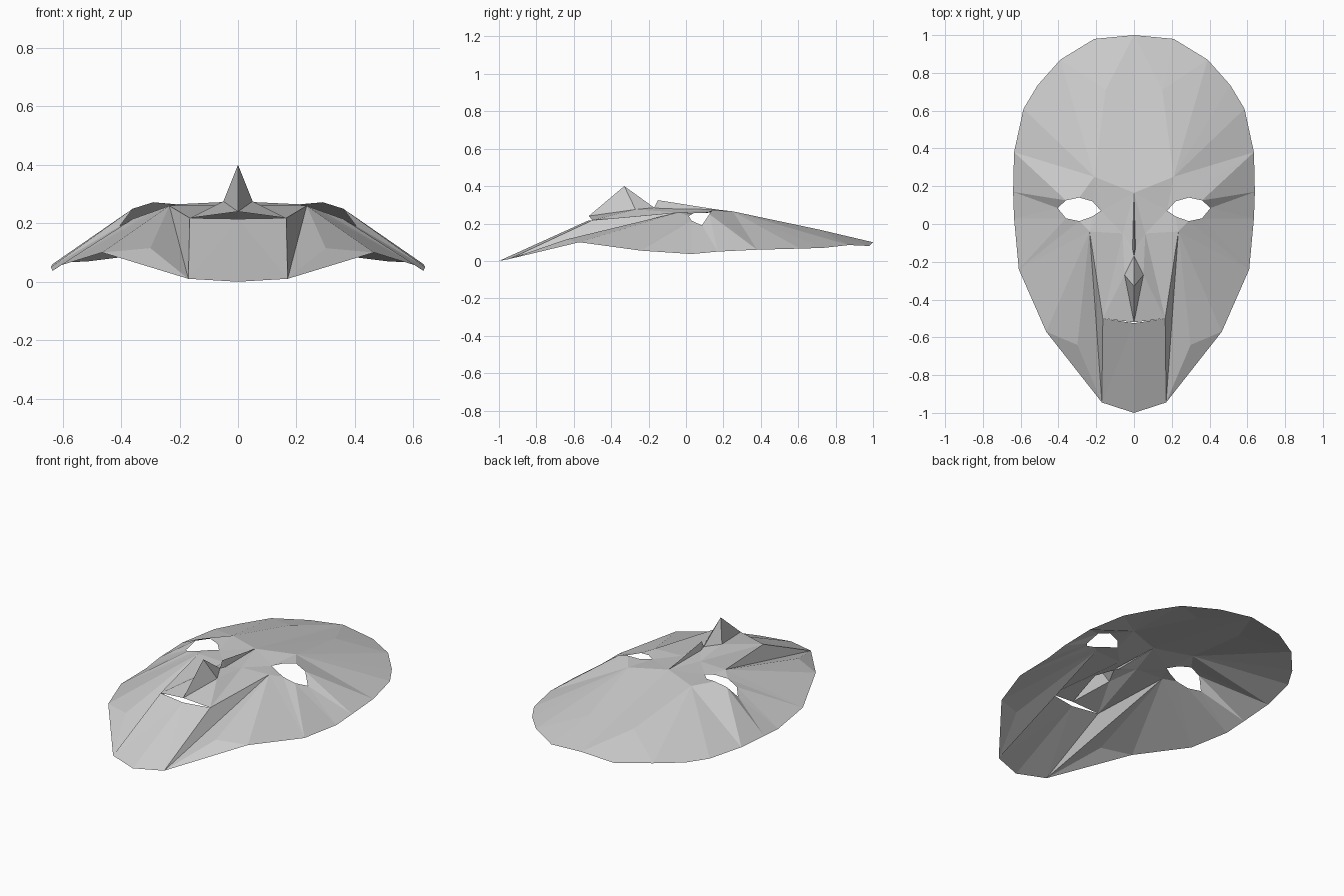
import bpy, bmesh

if "Cube" in bpy.data.objects:
    bpy.data.objects.remove(bpy.data.objects["Cube"])

# Right half of the mask: named landmark points, grouped by feature
def name_points(prefix, coords):
    return {f"{prefix}{i}": c for i, c in enumerate(coords)}

pts = {}
# outer rim, forehead round to chin
pts |= name_points("r", [(0, 1, .10), (.21, .98, .08), (.39, .87, .085), (.51, .735, .07),
                         (.585, .61, .066), (.635, .38, .06), (.64, .17, .05), (.635, .03, .037),
                         (.61, -.24, .055), (.465, -.57, .10), (.17, -.945, .01), (0, -1, 0)])
# eye opening, from inner corner over the top
pts |= name_points("e", [(.175, .07, .255), (.22, .12, .262), (.29, .14, .272), (.36, .125, .25),
                         (.405, .085, .19), (.36, .03, .215), (.29, .015, .24), (.22, .04, .255)])
# brow, cheek, nose, forehead
pts |= name_points("b", [(0, .165, .275), (.21, .25, .265)])
pts |= name_points("c", [(.235, -.04, .26), (.30, -.64, .115)])
pts |= name_points("n", [(.06, -.05, .26), (0, -.17, .285)])
pts |= {"forehead": (.15, .71, .168), "tip": (0, -.33, .40), "wing": (.05, -.27, .275),
        "fin_base": (.008, -.13, .28), "fin_top": (0, -.15, .325)}
# upper lip edge and lower lip edge
pts |= {"corner": (.165, -.5, .218), "upper": (0, -.52, .24), "lower": (0, -.525, .215)}

# Triangle fans: pivot, then the points around it
fans = [
    ("forehead", "r0 r1 r2 b1 b0 r0"),
    ("b1", "r2 r3 r4 r5 e2 e1 e0 b0"),
    ("r5", "e2 e3 r6"),
    ("r6", "e3 e4 r7"),
    ("r7", "e4 e5 r8"),
    ("r8", "e5 e6 c0 r9"),
    ("c0", "e6 e7 e0 n0 corner r10 c1 r9"),
    ("c1", "r9 r10"),
    ("n0", "e0 b0 fin_base n1 wing corner"),
    ("wing", "corner upper tip n1"),
    ("fin_base", "b0 fin_top n1"),
    ("r10", "corner lower r11"),
]

bm = bmesh.new()
v = {k: bm.verts.new(c) for k, c in pts.items()}
for pivot, ring in fans:
    ring = ring.split()
    for a, b in zip(ring, ring[1:]):
        f = bm.faces.new((v[pivot], v[a], v[b]))
        f.normal_update()
        if f.normal.z < 0:
            f.normal_flip()

mesh = bpy.data.meshes.new("face_mask")
bm.to_mesh(mesh)
bm.free()
mask = bpy.data.objects.new("face_mask", mesh)
bpy.context.collection.objects.link(mask)

# Left half
mirror = mask.modifiers.new("mirror", 'MIRROR')
mirror.use_clip = True
mirror.merge_threshold = .001
